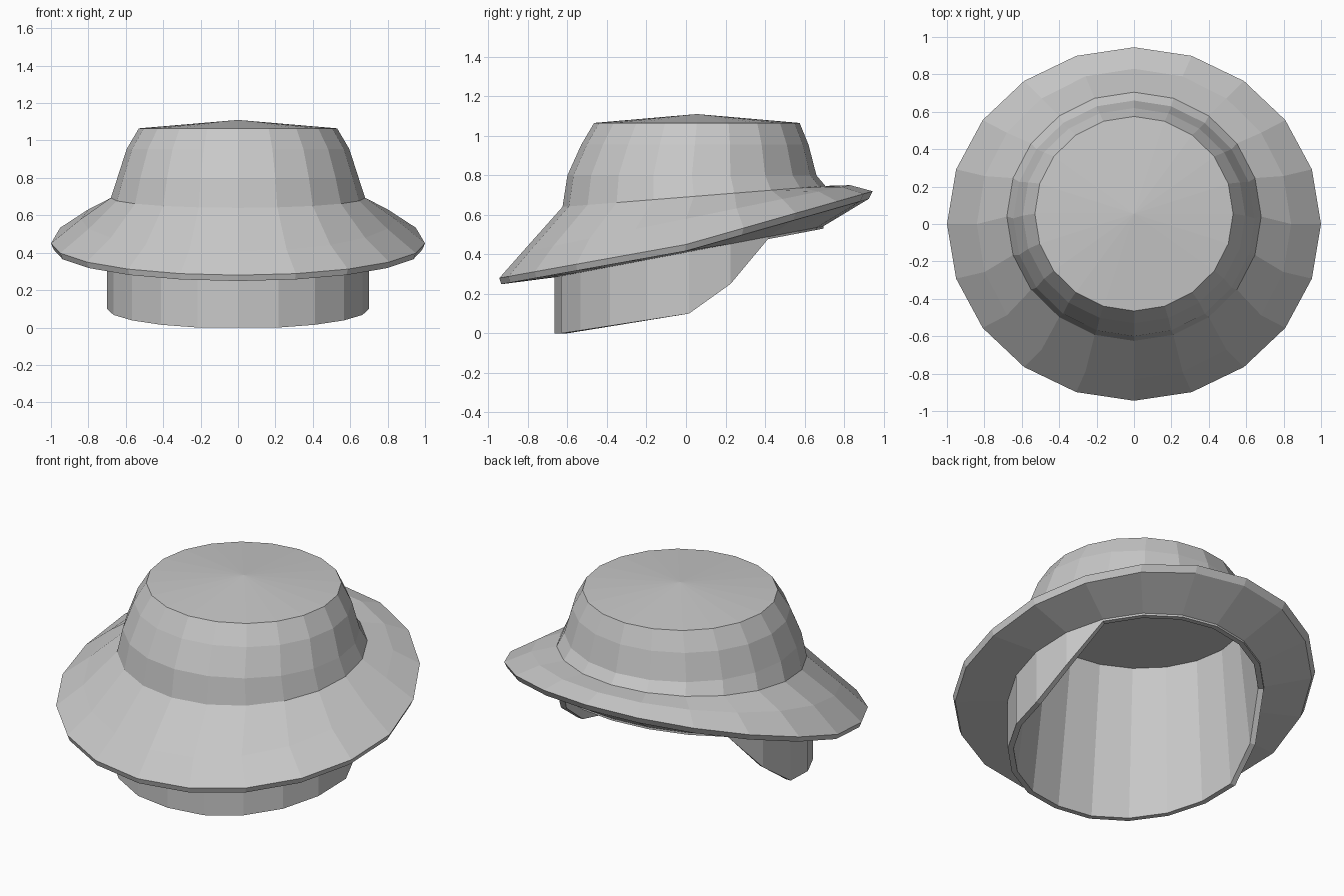
import bpy, bmesh, math

if "Cube" in bpy.data.objects:
    bpy.data.objects.remove(bpy.data.objects["Cube"])

SIDES = 20
ANGLES = [math.pi / 2 + i * 2 * math.pi / SIDES for i in range(SIDES)]

fabric = bpy.data.materials.new("grey_fabric")
fabric.diffuse_color = (0.58, 0.58, 0.58, 1)
fabric.use_nodes = True
fabric.node_tree.nodes["Principled BSDF"].inputs["Base Color"].default_value = fabric.diffuse_color


def ring(rx, ry, cy, height):
    """Ellipse of points; height is a number or a function of y."""
    points = []
    for a in ANGLES:
        x, y = rx * math.cos(a), cy + ry * math.sin(a)
        points.append((x, y, height(y) if callable(height) else height))
    return points


def loft(name, rings, start_tip=None, end_tip=None):
    """Join rings with faces and close the ends with optional tip points."""
    bm = bmesh.new()
    loops = [[bm.verts.new(p) for p in r] for r in rings]
    for a, b in zip(loops, loops[1:]):
        for i in range(SIDES):
            j = (i + 1) % SIDES
            bm.faces.new((a[i], b[i], b[j], a[j]))
    for tip, loop, flip in ((start_tip, loops[0], False), (end_tip, loops[-1], True)):
        if tip:
            v = bm.verts.new(tip)
            for i in range(SIDES):
                j = (i + 1) % SIDES
                bm.faces.new((v, loop[j], loop[i]) if flip else (v, loop[i], loop[j]))
    mesh = bpy.data.meshes.new(name)
    bm.to_mesh(mesh)
    bm.free()
    mesh.materials.append(fabric)
    obj = bpy.data.objects.new(name, mesh)
    bpy.context.collection.objects.link(obj)
    return obj


# Heights of the tilted rings as functions of y
def base_height(y):
    return 0.69 + 0.08 * y


def rim_height(y):
    return 0.45 + (0.285 if y > 0 else 0.18) * y


def under_height(y):
    return 0.41 + 0.19 * y


def band_height(y):
    # low at the front, sweeping up into the brim towards the back
    if y < 0.1:
        return max(0.0, 0.1 + 0.155 * (y - 0.015))
    if y < 0.3:
        return 0.25
    return under_height(y) - 0.012


# Crown with a shallow pointed top
base = ring(0.68, 0.665, 0.04, base_height)
loft("crown", [
    ring(0.53, 0.52, 0.055, 1.065),
    ring(0.595, 0.575, 0.045, 0.955),
    ring(0.645, 0.63, 0.03, 0.80),
    base,
], start_tip=(0, 0.055, 1.11))

# Sloping brim, rim edge and flat underside
outer_band = ring(0.70, 0.68, 0.015, under_height)
loft("brim", [
    base,
    ring(0.84, 0.83, 0.0, lambda y: 0.58 + 0.205 * y),
    ring(1.0, 0.945, 0.0, rim_height),
    ring(0.985, 0.93, -0.005, lambda y: rim_height(y) - 0.033),
    outer_band,
])

# Head band: outer wall, lower edge, inner lining and ceiling
loft("head_band_and_lining", [
    outer_band,
    [(x, y, band_height(y)) for x, y, z in outer_band],
    [(x * 0.955, 0.015 + (y - 0.015) * 0.955, band_height(y)) for x, y, z in outer_band],
    ring(0.585, 0.57, 0.04, 0.89),
], end_tip=(0, 0.04, 0.89))
